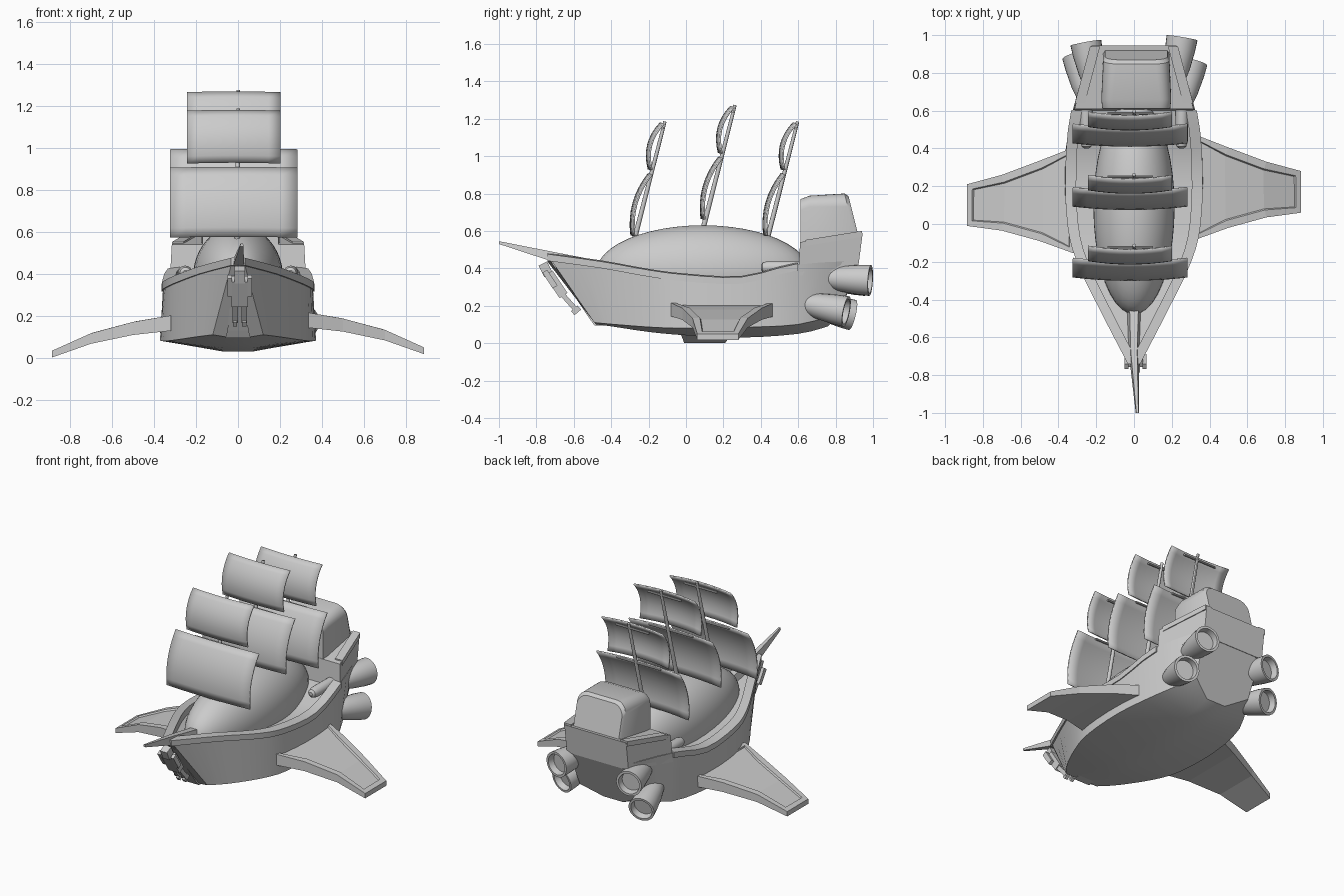
import bpy, bmesh, math
from mathutils import Vector

if "Cube" in bpy.data.objects:
    bpy.data.objects.remove(bpy.data.objects["Cube"])


def finish(name, bm, angle=30):
    bmesh.ops.recalc_face_normals(bm, faces=bm.faces)
    me = bpy.data.meshes.new(name)
    bm.to_mesh(me)
    bm.free()
    ob = bpy.data.objects.new(name, me)
    bpy.context.collection.objects.link(ob)
    bpy.ops.object.select_all(action='DESELECT')
    bpy.context.view_layer.objects.active = ob
    ob.select_set(True)
    if angle:
        bpy.ops.object.shade_smooth_by_angle(angle=math.radians(angle))
    return ob


def loft_bm(sections):
    bm = bmesh.new()
    rings = [[bm.verts.new(p) for p in s] for s in sections]
    n = len(rings[0])
    for a, b in zip(rings, rings[1:]):
        for i in range(n):
            j = (i + 1) % n
            bm.faces.new((a[i], a[j], b[j], b[i]))
    bm.faces.new(rings[0])
    bm.faces.new(rings[-1])
    return bm


def densify(rows, n=3):
    # Catmull-Rom interpolation of flat number rows
    out = []
    for i in range(len(rows) - 1):
        p0, p1, p2 = rows[max(i - 1, 0)], rows[i], rows[i + 1]
        p3 = rows[min(i + 2, len(rows) - 1)]
        for k in range(n):
            t = k / n
            out.append([0.5 * (2 * b + (c - a) * t + (2 * a - 5 * b + 4 * c - d) * t * t
                               + (3 * b - a - 3 * c + d) * t ** 3)
                        for a, b, c, d in zip(p0, p1, p2, p3)])
    return out + [list(rows[-1])]


def lathe(name, profile, start, end, segs=24):
    # profile = (radius, distance along axis)
    axis = (Vector(end) - Vector(start)).normalized()
    q = axis.to_track_quat('Z', 'Y')
    secs = [[Vector(start) + q @ Vector((r * math.cos(2 * math.pi * i / segs),
             r * math.sin(2 * math.pi * i / segs), d)) for i in range(segs)]
            for r, d in profile]
    return finish(name, loft_bm(secs))


def rod(name, a, b, r0, r1, segs=12):
    return lathe(name, [(r0, 0), (r1, (Vector(b) - Vector(a)).length)], a, b, segs)


# Hull: rows of deck edge, chine and keel, each as y, half width, z
rows = [(-.74, .025, .47, -.49, .12, .11, -.48, .06, .10),
        (-.45, .175, .43, -.38, .20, .10, -.40, .07, .09),
        (-.20, .295, .385, -.18, .30, .085, -.20, .07, .06),
        (.00, .345, .36, .00, .355, .08, .00, .07, .042),
        (.30, .355, .348, .30, .37, .085, .30, .07, .03),
        (.60, .325, .42, .60, .32, .10, .60, .07, .05),
        (.92, .225, .44, .82, .20, .16, .76, .07, .09)]
dense = densify(rows)


def hull_section(r):
    ty, tw, tz, cy, cw, cz, ky, kw, kz = r
    iw = max(tw - .05, .006)
    half = [(kw, ky, kz), (cw, cy, cz), (tw, ty, tz), (iw, ty, tz), (iw, ty, tz - .035)]
    return half + [(-x, y, z) for x, y, z in reversed(half)]


finish("hull", loft_bm([hull_section(r) for r in dense]))

# Rails along the deck edge
for s, side in ((1, "right"), (-1, "left")):
    secs = []
    for r in dense[:16]:
        y, w, z = r[:3]
        iw = max(w - .05, .004)
        secs.append([(s * (w + .008), y, z - .03), (s * (w + .008), y, z + .006),
                     (s * iw, y, z + .012), (s * iw, y, z - .03)])
    finish("rail_" + side, loft_bm(secs))

# Rounded deck dome
bm = bmesh.new()
bmesh.ops.create_uvsphere(bm, u_segments=40, v_segments=24, radius=1)
for v in bm.verts:
    v.co = Vector((v.co.x * .215, .09 + v.co.y * .57, .38 + v.co.z * .25))
finish("deck_dome", bm, 60)

# Stern castle
finish("stern_castle", loft_bm([
    [(-.325, .60, .36), (.325, .60, .36), (.315, .61, .54), (-.315, .61, .54)],
    [(-.225, .92, .40), (.225, .92, .40), (.225, .945, .59), (-.225, .945, .59)]]), 0)

# Slanted trim and deck pipes beside the cabin
for s, side in ((1, "right"), (-1, "left")):
    trim = []
    for x, y, z in ((.295, .64, .54), (.215, .94, .588)):
        trim.append([(s * (x + .018), y, z - .02), (s * (x + .018), y, z + .012),
                     (s * (x - .035), y, z + .012), (s * (x - .035), y, z - .02)])
    finish("castle_trim_" + side, loft_bm(trim), 0)
    lathe("deck_pipe_" + side, [(.012, 0), (.026, .01), (.034, .04), (.034, .22)],
          (s * .25, .40, .405), (s * .255, .62, .405), 16)


# Stern cabin with rounded top corners
def cabin_section(w, z1, rad, yfun):
    pts = [(w, .52)]
    for c, a0 in ((1, 0), (-1, 90)):
        for k in range(7):
            a = math.radians(a0 + 15 * k)
            pts.append((c * (w - rad) + rad * math.cos(a), z1 - rad + rad * math.sin(a)))
    pts.append((-w, .52))
    return [(x + .012, yfun(z), z) for x, z in pts]


finish("stern_cabin", loft_bm([
    cabin_section(.18, .77, .06, lambda z: .612),
    cabin_section(.185, .788, .06, lambda z: .66),
    cabin_section(.175, .80, .07, lambda z: .90 - (z - .59) * .25),
    cabin_section(.165, .785, .07, lambda z: .918 - (z - .59) * .25)]))

# Bowsprit
finish("bowsprit", loft_bm([
    [(w + x, y, zb), (-w + x, y, zb), (-w * .6 + x, y, zt), (w * .6 + x, y, zt)]
    for x, y, w, zb, zt in ((0, -.42, .04, .38, .432), (0, -.68, .028, .425, .482),
                            (.018, -1.0, .009, .53, .545))]), 0)

# Bow stem plate
finish("bow_stem", loft_bm([
    [(-w, y, z), (w, y, z), (w, y + .06, z), (-w, y + .06, z)]
    for w, y, z in ((.022, -.735, .455), (.05, -.515, .13), (.06, -.49, .095))]), 0)


# Wings with recessed top panels
def wing(name, s, dy, dz):
    secs = [[(s * x, y0 + dy, zt + dz), (s * x, y1 + dy, zt + dz),
             (s * x, y1 + dy, zb + dz), (s * x, y0 + dy, zb + dz)]
            for x, y0, y1, zt, zb in ((.32, -.085, .475, .218, .145), (.50, -.02, .405, .187, .125),
                                      (.70, .035, .33, .133, .083), (.885, .06, .28, .05, .018))]
    bm = loft_bm(secs)
    bmesh.ops.recalc_face_normals(bm, faces=bm.faces)
    top = [f for f in bm.faces if f.normal.z > .7]
    bmesh.ops.inset_region(bm, faces=top, thickness=.04, depth=0)
    bmesh.ops.inset_region(bm, faces=top, thickness=.006, depth=-.010)
    finish(name, bm, 0)


wing("wing_right", 1, 0, 0)
wing("wing_left", -1, -.07, -.016)

# Engines with open nozzles
pod = [(.01, 0), (.03, .012), (.05, .06), (.068, .14), (.08, .24), (.083, .30),
       (.068, .30), (.062, .26), (.001, .26)]
lathe("engine_upper_right", pod, (.205, .69, .352), (.255, .99, .335))
lathe("engine_upper_left", pod, (-.20, .665, .352), (-.256, .965, .335))
lathe("engine_lower_right", pod, (.24, .57, .225), (.305, .85, .17))
lathe("engine_lower_left", pod, (-.235, .605, .22), (-.30, .90, .148))


# Masts and curved sails
def sail(name, bottom, top, half):
    nu, nv, t = 8, 8, .009
    bm = bmesh.new()
    grid = []
    for j in range(nv + 1):
        v = j / nv
        row = []
        for i in range(nu + 1):
            u = 2 * i / nu - 1
            p = Vector(bottom).lerp(Vector(top), v)
            bulge = .035 * 4 * v * (1 - v) + .018 * (1 - u * u)
            row.append(bm.verts.new((-.021 + u * half, p.x - bulge, p.y + bulge * .25)))
        grid.append(row)
    for j in range(nv):
        for i in range(nu):
            bm.faces.new((grid[j][i], grid[j][i + 1], grid[j + 1][i + 1], grid[j + 1][i]))
    ob = finish(name, bm, 40)
    mod = ob.modifiers.new("thickness", 'SOLIDIFY')
    mod.thickness = t
    mod.offset = 0


for name, dy, dz in (("front", 0, 0), ("middle", .375, .088), ("rear", .71, 0)):
    rod(name + "_mast", (-.005, -.295 + dy, .48 + dz), (.001, -.113 + dy, 1.185 + dz), .014, .009)
    sail(name + "_lower_sail", (-.275 + dy, .572 + dz), (-.182 + dy, .902 + dz), .303)
    sail(name + "_upper_sail", (-.182 + dy, .925 + dz), (-.118 + dy, 1.173 + dz), .222)
    for part, y, z, half in (("lower", -.19, .898, .16), ("upper", -.124, 1.15, .12)):
        rod(name + "_" + part + "_yard", (-.02 - half, y + dy, z + dz),
            (-.02 + half, y + dy, z + dz), .007, .007, 8)


# Carved bow figure
def beam(name, a, b, w, d):
    q = (Vector(b) - Vector(a)).to_track_quat('Z', 'X')
    secs = [[Vector(p) + q @ Vector((i * w / 2, j * d / 2, 0))
             for i, j in ((1, 1), (-1, 1), (-1, -1), (1, -1))] for p in (a, b)]
    finish(name, loft_bm(secs), 0)


beam("figure_head", (.008, -.765, .425), (.008, -.735, .365), .05, .05)
beam("figure_torso", (.008, -.735, .375), (.008, -.655, .255), .05, .08)
for s, side in ((1, "right"), (-1, "left")):
    beam("figure_arm_" + side, (.008 + s * .048, -.755, .385), (.008 + s * .048, -.70, .30), .03, .022)
    beam("figure_leg_" + side, (.008 + s * .022, -.665, .265), (.008 + s * .022, -.585, .175), .026, .026)
    beam("figure_foot_" + side, (.008 + s * .022, -.605, .16), (.008 + s * .022, -.57, .19), .028, .02)
